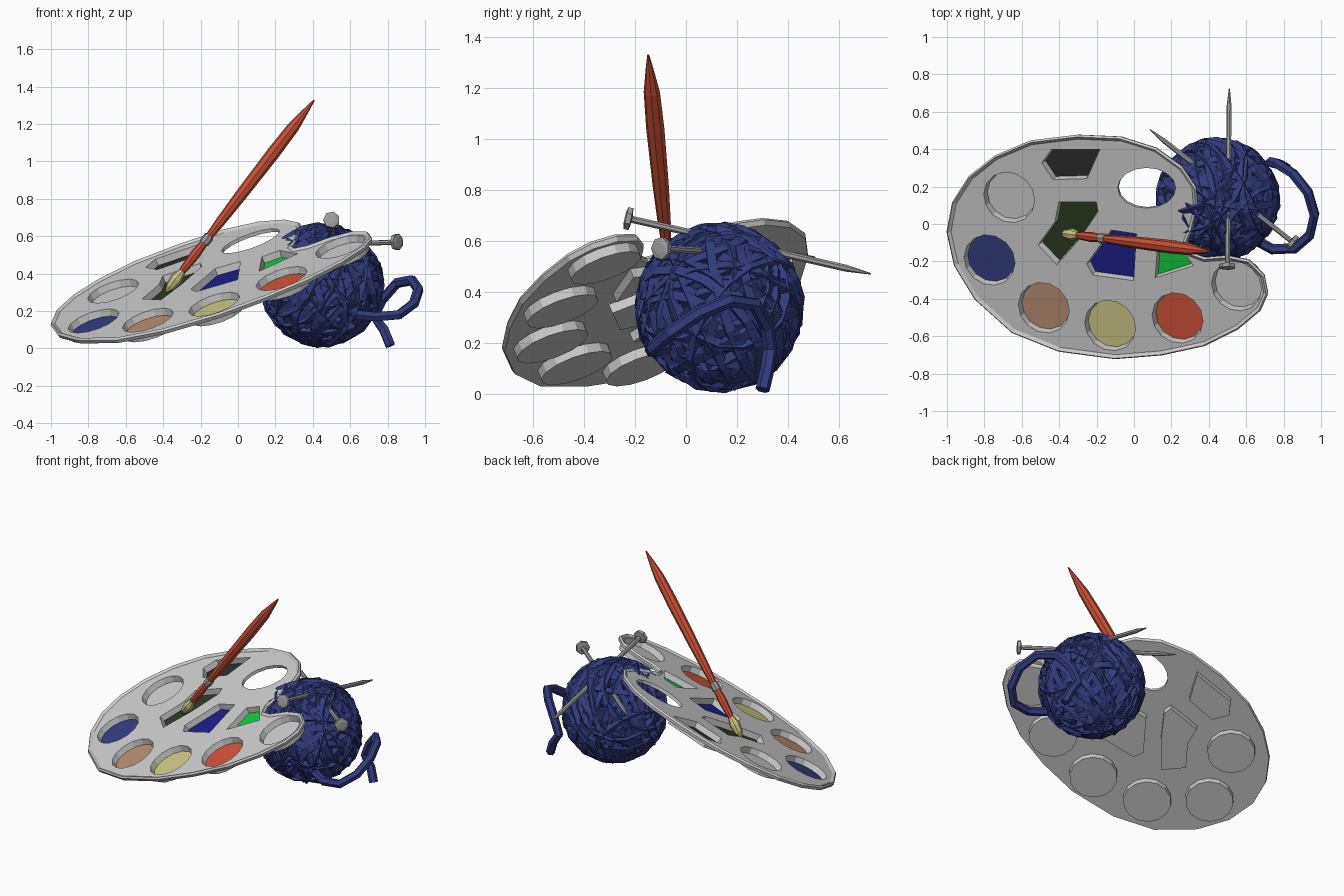
import bpy, bmesh, math, random
from mathutils import Vector

if "Cube" in bpy.data.objects:
    bpy.data.objects.remove(bpy.data.objects["Cube"])

random.seed(4)

def mat(name, r, g, b):
    m = bpy.data.materials.new(name)
    m.diffuse_color = (r, g, b, 1)
    m.use_nodes = True
    m.node_tree.nodes["Principled BSDF"].inputs["Base Color"].default_value = m.diffuse_color
    return m

GREY = mat("palette grey", .6, .6, .6)
STEEL = mat("steel grey", .34, .34, .34)
YARN = mat("yarn blue", .032, .045, .21)
BROWN = mat("skin brown", .47, .26, .17)
YELLOW = mat("pale yellow", .6, .56, .23)
RED = mat("orange red", .62, .085, .04)
BLACK = mat("black", .025, .025, .025)
OLIVE = mat("dark green", .022, .042, .013)
DEEP = mat("deep blue", .012, .012, .24)
GREEN = mat("bright green", .005, .58, .045)

def finish(bm, name, mats):
    bmesh.ops.recalc_face_normals(bm, faces=bm.faces)
    me = bpy.data.meshes.new(name)
    bm.to_mesh(me)
    bm.free()
    for m in mats:
        me.materials.append(m)
    ob = bpy.data.objects.new(name, me)
    bpy.context.collection.objects.link(ob)
    return ob

# ---- Palette: drawn in plan (z = height above sheet), then tilted onto a plane
A, B, C = .472, .34, .37
N = Vector((-B, -C, 1)).normalized()
G = Vector((B, C)).normalized()

def tilt(p):
    return Vector((p.x, p.y, A + B * p.x + C * p.y)) + N * p.z

def disc(cx, cy, rx, ry=None, n=14):
    if ry:
        return [(cx + rx * math.cos(2 * math.pi * i / n), cy + ry * math.sin(2 * math.pi * i / n)) for i in range(n)]
    pts = []
    for i in range(n):
        t = 2 * math.pi * i / n
        c, s = rx * N.z * math.cos(t), rx * math.sin(t)
        pts.append((cx + c * G.x - s * G.y, cy + c * G.y + s * G.x))
    return pts

def scaled(pts, k):
    cx = sum(p[0] for p in pts) / len(pts)
    cy = sum(p[1] for p in pts) / len(pts)
    return [(cx + (x - cx) * k, cy + (y - cy) * k) for x, y in pts]

def inset(pts, d):  # for a clockwise outline
    out = []
    for i, p in enumerate(pts):
        a, b = Vector(pts[i - 1]), Vector(pts[(i + 1) % len(pts)])
        t = (b - a).normalized()
        out.append((p[0] + t.y * d, p[1] - t.x * d))
    return out

outline = [(-1, -.04), (-.97, .12), (-.88, .26), (-.74, .37), (-.55, .45), (-.3, .48), (-.07, .47),
           (.12, .41), (.26, .31), (.335, .2), (.345, .08), (.32, -.02), (.29, -.09), (.31, -.15),
           (.38, -.175), (.5, -.165), (.62, -.19), (.7, -.27), (.72, -.37), (.68, -.46), (.56, -.56),
           (.38, -.65), (.15, -.7), (-.1, -.72), (-.4, -.68), (-.65, -.58), (-.85, -.4), (-.96, -.22)]
wells = [(disc(-.77, -.19, .143), YARN), (disc(-.48, -.445, .143), BROWN), (disc(-.125, -.54, .143), YELLOW),
         (disc(.235, -.5, .143), RED), (disc(-.665, .145, .143), GREY), (disc(.55, -.33, .14), GREY),
         ([(-.44, .4), (-.18, .4), (-.25, .245), (-.43, .24), (-.49, .33)], BLACK),
         ([(-.4, .12), (-.2, .12), (-.19, .07), (-.29, -.08), (-.41, -.215), (-.51, -.11), (-.42, .015)], OLIVE),
         ([(-.12, -.03), (.015, -.05), (0, -.3), (-.22, -.27), (-.25, -.21)], DEEP),
         ([(.13, -.09), (.225, -.085), (.32, -.22), (.115, -.285)], GREEN)]
hole = disc(.07, .195, .155, .108, 16)

TOP, UNDER, LIP, FLOOR, CUP = .008, -.012, .02, -.03, -.05
bm = bmesh.new()
pal_mats = [GREY, YARN, BROWN, YELLOW, RED, BLACK, OLIVE, DEEP, GREEN]

def loop(pts, z):
    return [bm.verts.new((x, y, z)) for x, y in pts]

def wall(a, b):
    n = len(a)
    for i in range(n):
        bm.faces.new((a[i], a[(i + 1) % n], b[(i + 1) % n], b[i]))

def sheet(loops):
    edges = []
    for l in loops:
        for i in range(len(l)):
            e = bm.edges.get((l[i - 1], l[i])) or bm.edges.new((l[i - 1], l[i]))
            edges.append(e)
    bmesh.ops.triangle_fill(bm, use_beauty=True, use_dissolve=False, edges=edges, normal=(0, 0, 1))

# outer edge with raised lip
rim = inset(outline, .024)
under, lip_out = loop(inset(outline, .006), UNDER), loop(outline, TOP)
lip_top, top = loop(inset(outline, .008), LIP), loop(rim, TOP)
wall(under, lip_out)
wall(lip_out, lip_top)
wall(lip_top, top)
tops, unders = [top], [under]
# thumb hole
h1, h2 = loop(hole, TOP), loop(hole, UNDER)
wall(h1, h2)
tops.append(h1)
unders.append(h2)
# paint wells: sloped wall, coloured floor and the cup under the sheet
for pts, m in wells:
    t, f = loop(pts, TOP), loop(scaled(pts, .94), FLOOR)
    wall(t, f)
    bm.faces.new(f).material_index = pal_mats.index(m)
    u, c = loop(scaled(pts, 1.05), UNDER), loop(scaled(pts, 1.04), CUP)
    wall(u, c)
    bm.faces.new(c)
    tops.append(t)
    unders.append(u)
sheet(tops)
sheet(unders)
for v in bm.verts:
    v.co = tilt(v.co)
finish(bm, "palette", pal_mats)

# ---- Turned parts: profile of (fraction, radius) along a line
def lathe(name, p0, p1, prof, m, sides=8):
    p0, p1 = Vector(p0), Vector(p1)
    q = (p1 - p0).to_track_quat('Z', 'Y')
    b = bmesh.new()
    rings = []
    for f, r in prof:
        o = p0.lerp(p1, f)
        rings.append([b.verts.new(o + q @ Vector((r * math.cos(2 * math.pi * i / sides),
                                                  r * math.sin(2 * math.pi * i / sides), 0))) for i in range(sides)])
    for a, c in zip(rings, rings[1:]):
        for i in range(sides):
            j = (i + 1) % sides
            b.faces.new((a[i], a[j], c[j], c[i]))
    b.faces.new(rings[0])
    b.faces.new(rings[-1])
    return finish(b, name, [m])

# paintbrush
tip, end = (-.385, -.05, .3), (.407, -.148, 1.328)
lathe("brush_bristles", tip, end, [(0, .006), (.03, .026), (.07, .034), (.11, .02)], YELLOW)
lathe("brush_neck", tip, end, [(.1, .016), (.13, .022), (.2, .027), (.26, .021)], RED)
lathe("brush_ferrule", tip, end, [(.255, .024), (.26, .028), (.29, .028), (.295, .024)], STEEL)
lathe("brush_handle", tip, end, [(.29, .02), (.36, .026), (.5, .032), (.72, .036), (.86, .032), (.96, .013), (1, .004)], RED)

# knitting needles
for k, (head, point) in enumerate([((.5, -.24, .69), (.51, .725, .47)), ((.86, -.105, .57), (.085, .505, .535))], 1):
    lathe(f"needle_{k}", head, point, [(0, .025), (.005, .045), (.025, .045), (.03, .014),
                                       (.9, .014), (1, .003)], STEEL, 7)

# ---- Yarn ball
BALL = Vector((.45, .13, .338))
b = bmesh.new()
bmesh.ops.create_icosphere(b, subdivisions=2, radius=.29)
bmesh.ops.translate(b, verts=b.verts, vec=BALL)
finish(b, "yarn_core", [YARN])

def yarn(name, paths, r, cyclic, res):
    cu = bpy.data.curves.new(name, 'CURVE')
    cu.dimensions = '3D'
    cu.bevel_depth, cu.bevel_resolution, cu.use_fill_caps = r, res, True
    for path in paths:
        s = cu.splines.new('POLY')
        s.points.add(len(path) - 1)
        for p, co in zip(s.points, path):
            p.co = (*co, 1)
        s.use_cyclic_u, s.use_smooth = cyclic, False
    cu.materials.append(YARN)
    ob = bpy.data.objects.new(name, cu)
    bpy.context.collection.objects.link(ob)
    bpy.ops.object.select_all(action='DESELECT')
    ob.select_set(True)
    bpy.context.view_layer.objects.active = ob
    bpy.ops.object.convert(target='MESH')

# bundles of nearly parallel rings wound in several directions
paths = []
for axis in [(1, .3, .2), (.9, -.5, .5), (.2, 1, .3), (-.5, .6, .7), (.7, .6, -.4), (.8, 0, -.7), (.1, -.4, 1)]:
    for off in (-.21, -.14, -.07, 0, .07, .14, .21):
        n = Vector([c + random.uniform(-.14, .14) for c in axis]).normalized()
        u = n.orthogonal().normalized()
        w = n.cross(u)
        big = .303 + random.uniform(-.012, .01)
        rad = math.sqrt(big * big - off * off)
        ph = random.random() * 6
        paths.append([BALL + n * off + (u * math.cos(t) + w * math.sin(t)) * rad
                      for t in (ph + 2 * math.pi * i / 15 for i in range(15))])
yarn("yarn_strands", paths, .026, True, 0)

# loose yarn end
yarn("yarn_tail", [[(.64, -.08, .18), (.74, -.135, .17), (.86, -.13, .18), (.94, -.06, .24), (.965, .05, .315),
                    (.93, .17, .365), (.85, .27, .35), (.77, .32, .26), (.73, .33, .17), (.78, .32, .1),
                    (.815, .3, .015)]], .028, False, 1)
